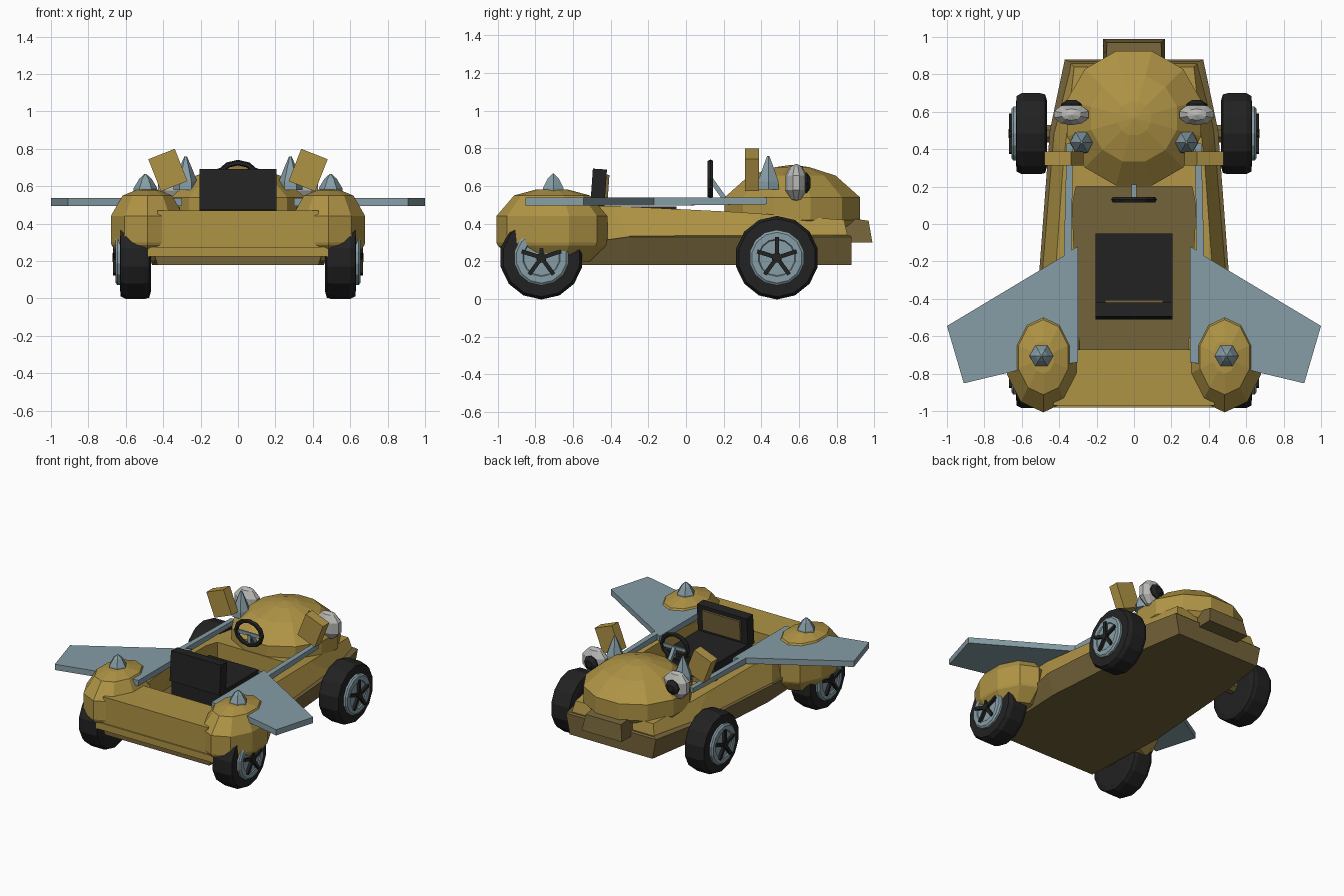
import bpy, bmesh, math
from mathutils import Vector, Euler

if "Cube" in bpy.data.objects:
    bpy.data.objects.remove(bpy.data.objects["Cube"])

def material(name, rgb):
    m = bpy.data.materials.new(name)
    m.diffuse_color = (*rgb, 1)
    m.use_nodes = True
    m.node_tree.nodes["Principled BSDF"].inputs["Base Color"].default_value = m.diffuse_color
    return m

GOLD = material("gold", (0.43, 0.295, 0.06))
OLIVE = material("dark gold", (0.175, 0.125, 0.042))
STEEL = material("blue grey", (0.24, 0.34, 0.38))
BLACK = material("black", (0.016, 0.016, 0.016))
WHITE = material("light grey", (0.48, 0.48, 0.46))

def finish(bm, name, mat):
    bmesh.ops.recalc_face_normals(bm, faces=bm.faces)
    me = bpy.data.meshes.new(name)
    bm.to_mesh(me)
    bm.free()
    me.materials.append(mat)
    ob = bpy.data.objects.new(name, me)
    bpy.context.collection.objects.link(ob)
    return ob

def loft(name, rings, mat, cap=True, closed=False):
    """Skin a list of equal-length point rings."""
    bm = bmesh.new()
    vs = [[bm.verts.new(p) for p in r] for r in rings]
    n = len(vs[0])
    pairs = list(zip(vs, vs[1:])) + ([(vs[-1], vs[0])] if closed else [])
    for a, b in pairs:
        for i in range(n):
            j = (i + 1) % n
            bm.faces.new((a[i], a[j], b[j], b[i]))
    if cap and not closed:
        bm.faces.new(vs[0])
        bm.faces.new(vs[-1])
    return finish(bm, name, mat)

def ellipse(cx, cy, z, rx, ry, n, turn=0.5):
    return [(cx + rx * math.cos(2 * math.pi * (i + turn) / n),
             cy + ry * math.sin(2 * math.pi * (i + turn) / n), z) for i in range(n)]

def dome(name, cx, cy, rx, ry, n, profile, mat, turn=0.5):
    """Stack of ellipses; profile holds (z, scale)."""
    return loft(name, [ellipse(cx, cy, z, rx * s, ry * s, n, turn) for z, s in profile], mat)

def disc_x(name, side, cy, cz, n, profile, mat):
    """Stack of circles along x; profile holds (x, radius)."""
    rings = [[(side * x, cy + r * math.cos(2 * math.pi * (i + .5) / n),
               cz + r * math.sin(2 * math.pi * (i + .5) / n)) for i in range(n)] for x, r in profile]
    return loft(name, rings, mat)

def box(name, loc, size, mat, rot=(0, 0, 0)):
    bm = bmesh.new()
    bmesh.ops.create_cube(bm, size=1)
    m = Euler(rot).to_matrix()
    for v in bm.verts:
        v.co = m @ Vector([c * s for c, s in zip(v.co, size)]) + Vector(loc)
    return finish(bm, name, mat)

def mirrored(pts):
    """Right-hand outline points completed with their left-hand copies."""
    return pts + [(-x, y, z) for x, y, z in reversed(pts)]

# Dark lower chassis, whose top is the cockpit floor
loft("chassis", [
    mirrored([(.43, -.95, .18), (.46, -.3, .18), (.40, .5, .18), (.34, .88, .18)]),
    mirrored([(.45, -.95, .24), (.51, -.3, .33), (.45, .5, .33), (.37, .88, .33)]),
    mirrored([(.43, -.95, .34), (.47, -.3, .34), (.42, .5, .34), (.35, .87, .34)])], OLIVE)

# Gold body shell with an open cockpit
well = [(.31, -.67), (.31, -.4), (.33, .1), (.31, .2)]
loft("body_shell", [
    mirrored([(.45, -.97, .235), (.495, -.3, .33), (.43, .5, .33), (.34, .86, .33)]),
    mirrored([(.43, -.97, .47), (.43, -.4, .495), (.38, .3, .46), (.32, .84, .42)]),
    mirrored([(x, y, z) for (x, y), z in zip(well, (.47, .49, .468, .46))]),
    mirrored([(x, y, .335) for x, y in well])], GOLD, closed=True)
box("rear_sill", (0, -.955, .25), (.96, .05, .05), GOLD)

# Rounded head-like hood and its snout
dome("hood", 0, .565, .372, .372, 12,
     [(.33, .62), (.39, .93), (.42, 1), (.54, 1), (.655, .64), (.70, .25), (.712, .02)], GOLD)
loft("snout", [
    [(-.165, .80, .30), (.165, .80, .30), (.165, .99, .30), (-.165, .99, .30)],
    [(-.15, .80, .44), (.15, .80, .44), (.145, .97, .415), (-.145, .97, .415)]], OLIVE)

# Seat
box("seat_cushion", (0, -.27, .42), (.41, .44, .14), BLACK)
box("seat_back", (0, -.465, .58), (.41, .075, .22), BLACK, (-.07, 0, 0))
box("seat_panel", (0, -.422, .585), (.31, .02, .15), OLIVE, (-.07, 0, 0))

# Steering wheel: ring, spokes and column
rings = []
for i in range(12):
    a = 2 * math.pi * i / 12
    rings.append([((.105 + .017 * math.cos(b)) * math.cos(a), .13 + .017 * math.sin(b),
                   .638 + (.088 + .015 * math.cos(b)) * math.sin(a))
                  for b in (k * math.pi / 3 for k in range(6))])
loft("steering_ring", rings, BLACK, closed=True)
box("steering_crossbar", (0, .133, .63), (.20, .012, .025), STEEL)
box("steering_spoke", (0, .133, .59), (.025, .012, .08), STEEL)
box("steering_column", (0, .175, .575), (.025, .025, .14), STEEL, (.62, 0, 0))

for s, tag in ((1, "right"), (-1, "left")):
    # Wheels: tyre, hub and five spokes
    for cy, end in ((.483, "front"), (-.768, "rear")):
        cz, name = .219, f"{end}_{tag}"
        disc_x(name + "_tyre", s, cy, cz, 14,
               [(.465, .18), (.475, .215), (.50, .222), (.60, .222), (.628, .207), (.632, .14)], BLACK)
        disc_x(name + "_hub", s, cy, cz, 14, [(.60, .148), (.645, .148), (.655, .135), (.655, .10),
                                             (.648, .095)], STEEL)
        disc_x(name + "_hub_cap", s, cy, cz, 10, [(.62, .028), (.67, .025)], BLACK)
        disc_x(name + "_axle", s, cy, cz + .02, 8, [(.30, .05), (.48, .05)], OLIVE)
        for k in range(5):
            a = math.pi / 2 + k * 2 * math.pi / 5
            box(f"{name}_spoke_{k}", (s * .656, cy + .055 * math.cos(a), cz + .055 * math.sin(a)),
                (.022, .11, .022), BLACK, (a, 0, 0))

    # Rear fender with its small spike
    dome(tag + "_fender", s * .485, -.712, .205, .295, 10,
         [(.20, .68), (.285, .98), (.30, 1), (.44, 1), (.55, .68), (.58, .3), (.585, .02)], GOLD)
    dome(tag + "_fender_spike", s * .495, -.705, .066, .066, 6,
         [(.565, 1), (.59, .95), (.64, .5), (.665, .08)], STEEL, 0)

    # Wing blade with the side rail running to the hood
    plan = [(.30, -.74), (.30, -.12), (.335, -.14), (.325, .43), (.36, .43),
            (.375, -.17), (1.0, -.545), (.91, -.852), (.61, -.78)]
    loft(tag + "_wing", [[(s * x, y, z - (.008 if y < 0 else 0)) for x, y in plan] if z < .52 else
                         [(s * x, y, z) for x, y in plan] for z in (.503, .538)], STEEL)

    # Eye, pupil and brow
    ex, ey, ez = s * .335, .585, .617
    dome(tag + "_eye", ex, ey, .106, .062, 10,
         [(ez + .1 * math.sin(t), max(.05, math.cos(t)))
          for t in (-1.52, -1.05, -.4, .4, 1.05, 1.52)], WHITE)
    loft(tag + "_pupil", [[(ex + r * math.cos(k * math.pi / 4), y, ez + r * math.sin(k * math.pi / 4))
                           for k in range(8)] for y, r in ((.62, .056), (.642, .054), (.662, .026))], BLACK)
    box(tag + "_brow", (s * .375, .35, .686), (.152, .075, .185), GOLD, (0, s * .375, 0))

    # Tall spike on the hood
    dome(tag + "_hood_spike", s * .28, .437, .065, .065, 6,
         [(.58, 1), (.625, .95), (.70, .5), (.76, .1)], STEEL, 0)
